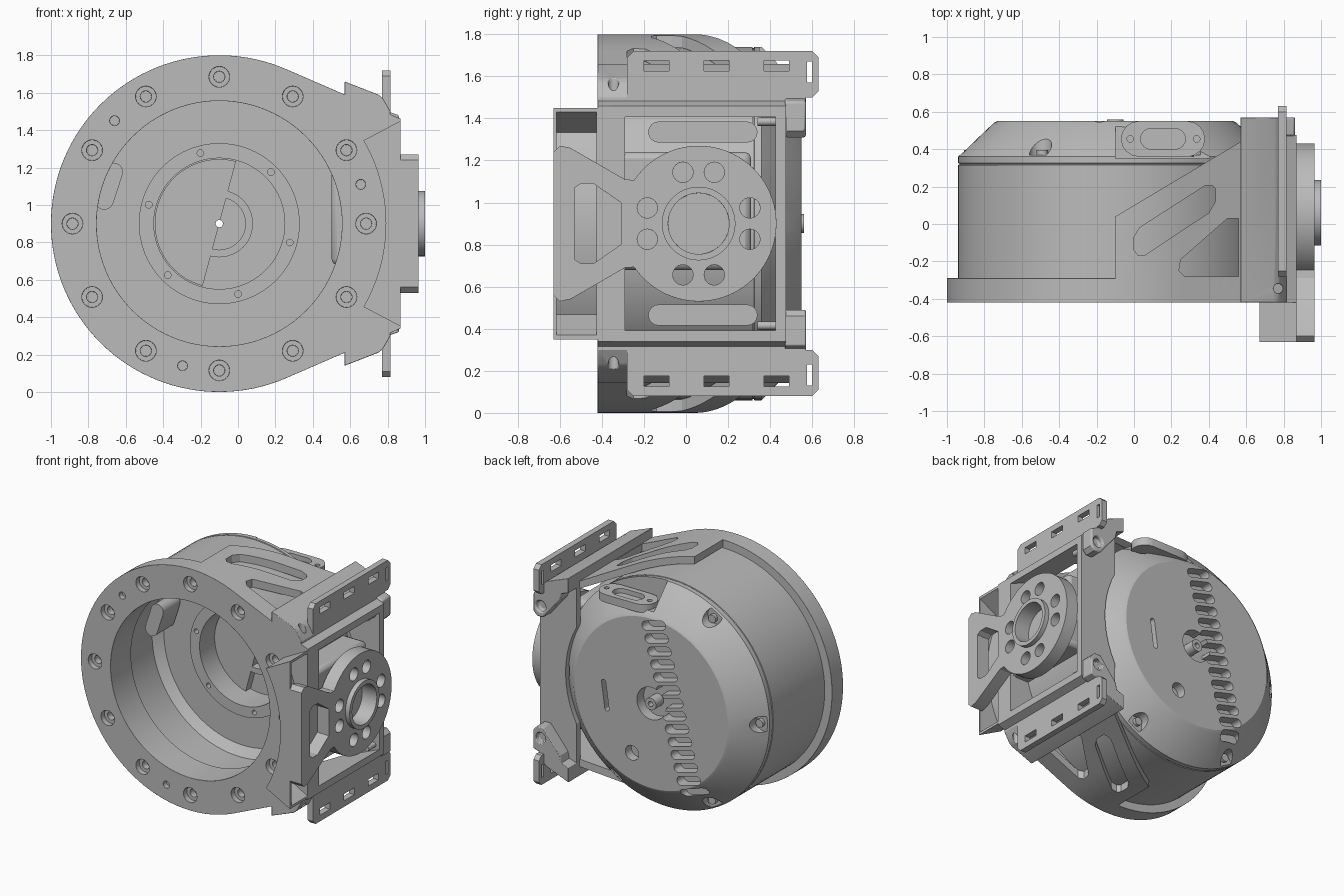
import bpy, bmesh, math
from mathutils import Vector

old = bpy.data.objects.get("Cube")
if old:
    bpy.data.objects.remove(old)

grey = bpy.data.materials.new("machined grey")
grey.use_nodes = True
grey.diffuse_color = (0.5, 0.5, 0.5, 1)
grey.node_tree.nodes["Principled BSDF"].inputs["Base Color"].default_value = (0.5, 0.5, 0.5, 1)

CX, CZ = -0.1, 0.9   # drum axis
AY = 0.06            # arm disc centre


def place(axis, u, v, t):
    return {"x": (t, u, v), "y": (u, t, v), "z": (u, v, t)}[axis]


def finish(name, bm):
    bmesh.ops.recalc_face_normals(bm, faces=bm.faces)
    mesh = bpy.data.meshes.new(name)
    bm.to_mesh(mesh)
    bm.free()
    ob = bpy.data.objects.new(name, mesh)
    bpy.context.collection.objects.link(ob)
    mesh.materials.append(grey)
    return ob


def prisms(name, axis, outlines, a, b):
    """Extrude one or more outlines along an axis from a to b."""
    bm = bmesh.new()
    for pts in outlines:
        f = bm.faces.new([bm.verts.new(place(axis, u, v, a)) for u, v in pts])
        new = bmesh.ops.extrude_face_region(bm, geom=[f])["geom"]
        vec = Vector(place(axis, 0, 0, b - a))
        bmesh.ops.translate(bm, vec=vec, verts=[g for g in new if isinstance(g, bmesh.types.BMVert)])
    return finish(name, bm)


def arc(u, v, r, start=0, end=360, n=48):
    steps = n if end - start == 360 else n + 1
    return [(u + r * math.cos(math.radians(start + (end - start) * i / n)),
             v + r * math.sin(math.radians(start + (end - start) * i / n))) for i in range(steps)]


def ring(r, start=0, count=12):
    return [(CX + r * math.cos(math.radians(start + 360 * i / count)),
             CZ + r * math.sin(math.radians(start + 360 * i / count))) for i in range(count)]


def slot(u, v, length, width, angle=0):
    """Rounded slot outline."""
    h, a = (length - width) / 2, math.radians(angle)
    du, dv = h * math.cos(a), h * math.sin(a)
    return (arc(u + du, v + dv, width / 2, angle - 90, angle + 90, 8)
            + arc(u - du, v - dv, width / 2, angle + 90, angle + 270, 8))


def box(u0, u1, v0, v1):
    return [(u0, v0), (u1, v0), (u1, v1), (u0, v1)]


def flip(pts, s):
    return [(u, CZ + s * (v - CZ)) for u, v in pts]


def teardrop(r, x, h):
    """Circle joined by tangents to a flat edge at x."""
    d = math.hypot(x - CX, h)
    a = math.degrees(math.atan2(h, x - CX) + math.acos(r / d))
    return arc(CX, CZ, r, a, 360 - a, 80) + [(x, CZ - h), (x, CZ + h)]


def cut(ob, *cutters):
    for c in cutters:
        c.hide_render = True
        m = ob.modifiers.new("cut", "BOOLEAN")
        m.operation, m.solver, m.object = "DIFFERENCE", "EXACT", c
        bpy.context.view_layer.objects.active = ob
        bpy.ops.object.modifier_apply(modifier=m.name)
        bpy.data.objects.remove(c)


def bevel(ob, width):
    m = ob.modifiers.new("bevel", "BEVEL")
    m.width, m.segments, m.limit_method = width, 2, "ANGLE"
    m.angle_limit = math.radians(50)


def lathe(name, profile, n=96):
    """Spin a radius / depth profile about the drum axis."""
    bm = bmesh.new()
    vs = [bm.verts.new((CX + r, y, CZ)) for r, y in profile]
    edges = [bm.edges.new((vs[i], vs[i + 1])) for i in range(len(vs) - 1)]
    bmesh.ops.spin(bm, geom=vs + edges, cent=(CX, 0, CZ), axis=(0, 1, 0), steps=n, angle=math.tau)
    bmesh.ops.remove_doubles(bm, verts=bm.verts, dist=0.0005)
    return finish(name, bm)


# Front flange with bore and screw holes
flange = prisms("front_flange", "y", [teardrop(0.9, 0.87, 0.56)], -0.42, -0.29)
cut(flange,
    prisms("bore", "y", [arc(CX, CZ, 0.656, n=96)], -1, 1),
    prisms("counterbores", "y", [arc(u, v, 0.055, n=24) for u, v in ring(0.785)], -0.5, -0.38),
    prisms("screw_holes", "y", [arc(u, v, 0.03, n=16) for u, v in ring(0.785)], -0.5, -0.33),
    prisms("dowel_holes", "y", [arc(u, v, 0.026, n=16) for u, v in ring(0.785, 15.5, 3)], -0.5, -0.38))
bevel(flange, 0.008)

# Drum with chamfered rear cap, open at the front
drum = lathe("drum", [(0.656, -0.3), (0.84, -0.3), (0.84, 0.315), (0.834, 0.317), (0.834, 0.323),
                      (0.84, 0.325), (0.84, 0.36), (0.65, 0.54), (0.63, 0.55), (0, 0.55), (0, 0.42),
                      (0.35, 0.42), (0.35, 0.19), (0.43, 0.19), (0.43, 0.21), (0.656, 0.21),
                      (0.72, 0.16), (0.72, -0.14), (0.656, -0.18), (0.656, -0.3)])
tilt = 75
du, dv = math.cos(math.radians(tilt)), math.sin(math.radians(tilt))
vents = [slot(-0.275 + du * k * 0.093, CZ + dv * k * 0.093, 0.2, 0.066, tilt - 90)
         for k in [i - 6.5 for i in range(14)]]
cut(drum,
    prisms("vents", "y", vents, 0.47, 0.7),
    prisms("hub_recess", "y", [arc(CX, CZ, 0.12, n=32)], 0.47, 0.7),
    prisms("shaft_hole", "y", [arc(CX, CZ, 0.02, n=12)], 0.1, 0.7),
    prisms("rear_slot", "y", [slot(0.28, 0.86, 0.23, 0.035, 82), arc(0.06, 0.49, 0.055, n=24)], 0.48, 0.7),
    prisms("cap_notches", "y", [arc(u, v, 0.06, n=24) for u, v in ring(0.8, 0, 6)], 0.37, 0.7),
    prisms("connector_flat", "z", [box(-0.1, 0.42, 0.35, 0.7)], 1.57, 2),
    prisms("ring_holes", "y", [arc(u, v, 0.018, n=12) for u, v in ring(0.39, 45, 6)], 0.1, 0.24))
prisms("cap_screws", "y", [arc(u, v, 0.03, n=16) for u, v in ring(0.78, 0, 6)], 0.36, 0.395)
prisms("inner_pocket", "y", [slot(-0.69, 1.1, 0.26, 0.1, 72)], 0.0, 0.2)

# Half plate and half collar inside the drum
half = prisms("inner_half_plate", "y", [arc(CX, CZ, 0.345, 75, 255, 32)], 0.36, 0.43)
collar = prisms("inner_half_collar", "y", [arc(CX, CZ, 0.18, -105, 75, 24)], 0.36, 0.43)
cut(collar, prisms("collar_bore", "y", [arc(CX, CZ, 0.14, n=32)], 0.3, 0.5))
cut(half, prisms("half_plate_hole", "y", [arc(CX, CZ, 0.02, n=12)], 0.3, 0.5))
shaft = prisms("shaft_tip", "y", [arc(CX, CZ, 0.045, n=24)], 0.46, 0.56)
cut(shaft, prisms("shaft_bore", "y", [arc(CX, CZ, 0.02, n=12)], 0.4, 0.7))

# Gusset webs running from flange to side frame
web = prisms("gusset_webs", "y", [teardrop(0.9, 0.87, 0.56)], -0.35, 0.47)
cut(web,
    prisms("hollow", "y", [teardrop(0.845, 0.9, 0.495)], -1, 1),
    prisms("web_trim", "z", [[(-2, -1), (-0.1, -1), (-0.1, 0.04), (0.57, 0.44), (0.57, 1), (-2, 1)]], -1, 3),
    prisms("web_windows", "z", [[(0, -0.14), (0.02, -0.165), (0.06, -0.165), (0.4, 0.06), (0.435, 0.12),
                                 (0.435, 0.19), (0.42, 0.205), (0.38, 0.205), (0.03, -0.02), (0, -0.07)],
                                [(0.24, -0.25), (0.27, -0.28), (0.56, -0.28), (0.56, 0.03), (0.5, 0.03),
                                 (0.25, -0.19)]], -1, 3))

# Rear wall of the side frame
back = prisms("frame_back", "y", [[(0.57, 1.58), (0.87, 1.46), (0.87, 0.34), (0.57, 0.22)]], 0.425, 0.475)
cut(back, prisms("back_clearance", "y", [arc(CX, CZ, 0.76, n=64)], 0, 1))

# Forward shell beside the bore, open towards the arm
shell = prisms("front_shell", "y", [arc(CX, CZ, 0.89, -30, 30, 24) + [(0.87, 1.45), (0.87, 0.35)]], -0.63, -0.4)
cut(shell, prisms("shell_hollow", "y", [arc(CX, CZ, 0.905, -28.5, 28.5, 24) + [(0.89, 1.442), (0.89, 0.358)]],
                  -0.615, -0.425))

# Joint body and arm
body = prisms("joint_body", "x", [box(-0.35, 0.31, 0.68, 1.24)], 0.5, 0.85)
bevel(body, 0.03)
arm = prisms("arm_plate", "x", [arc(AY, CZ, 0.37, -146, 146, 64)
             + [(-0.29, 1.11), (-0.55, 1.26), (-0.6, 1.27), (-0.63, 1.24),
                (-0.63, 0.56), (-0.6, 0.53), (-0.55, 0.54), (-0.29, 0.69)]], 0.865, 0.965)
bolts = [(AY + 0.255 * math.cos(math.radians(90 * i + d)),
          CZ + 0.255 * math.sin(math.radians(90 * i + d))) for i in range(4) for d in (-17, 17)]
cut(arm,
    prisms("bolt_holes", "x", [arc(u, v, 0.048, n=24) for u, v in bolts], 0.8, 1.1),
    prisms("hub_seat", "x", [arc(AY, CZ, 0.145, n=48)], 0.88, 1.1),
    prisms("arm_pocket", "x", [[(-0.53, 1.07), (-0.5, 1.09), (-0.44, 1.09), (-0.31, 1.0), (-0.31, 0.8),
                                (-0.44, 0.71), (-0.5, 0.71), (-0.53, 0.73)]], 0.8, 1.1))
bevel(arm, 0.008)
hub = prisms("hub_ring", "x", [arc(AY, CZ, 0.175, n=48)], 0.95, 1.0)
cut(hub, prisms("hub_bore", "x", [arc(AY, CZ, 0.145, n=48)], 0.8, 1.1))

# Mirrored upper and lower rails
for s, side in ((1, "upper"), (-1, "lower")):
    base = prisms(side + "_rail_base", "y", [flip([(0.57, 1.55), (0.57, 1.66), (0.75, 1.59), (0.775, 1.57),
                  (0.815, 1.5), (0.815, 1.47)], s)], -0.42, 0.57)
    cut(base, prisms("rail_screw_hole", "z", [arc(0.77, -0.345, 0.025, n=16)], 0, 3))
    bevel(base, 0.008)
    rail = prisms(side + "_rail_plate", "x", [flip([(-0.28, 1.5), (0.6, 1.5), (0.63, 1.53), (0.63, 1.69),
                  (0.6, 1.72), (-0.25, 1.72), (-0.28, 1.69)], s)], 0.77, 0.815)
    holes = [box(u - 0.06, u + 0.06, 1.625, 1.675) for u in (-0.14, 0.145, 0.43)]
    cut(rail, prisms("rail_slots", "x", [flip(h, s) for h in holes + [box(0.575, 0.6, 1.57, 1.67)]], 0.5, 1))
    tab = prisms(side + "_tab", "y", [flip([(0.62, 1.57), (0.8, 1.5), (0.86, 1.48), (0.86, 1.34), (0.83, 1.31),
                 (0.78, 1.31), (0.64, 1.48)], s)], 0.47, 0.57)
    cut(tab, prisms("tab_hole", "y", [flip(arc(0.8, 1.39, 0.04, n=24), s)], 0.53, 0.7))
    bevel(tab, 0.01)
    prisms(side + "_pins", "y", [flip(arc(0.82, 1.385, 0.02, n=16), s)], 0.34, 0.45)
    prisms(side + "_side_rib", "x", [flip(slot(0.08, 1.335, 0.52, 0.1), s)], 0.5, 0.68)
    prisms(side + "_front_pin", "x", [flip(slot(-0.35, 1.41, 0.1, 0.04, 90), s)], 0.6, 0.8)

# Cable connector seated on the flat of the cap
plug = prisms("connector", "z", [slot(0.155, 0.455, 0.45, 0.19)], 1.55, 1.61)
cut(plug, prisms("connector_socket", "z", [slot(0.155, 0.455, 0.24, 0.11)], 1.575, 2),
    prisms("connector_holes", "z", [arc(u, 0.455, 0.018, n=12) for u in (-0.02, 0.335)], 1.575, 2))

# Smooth curved walls, keep edges crisp
for ob in bpy.data.objects:
    ob.select_set(ob.type == "MESH")
bpy.ops.object.shade_smooth_by_angle(angle=math.radians(25))
